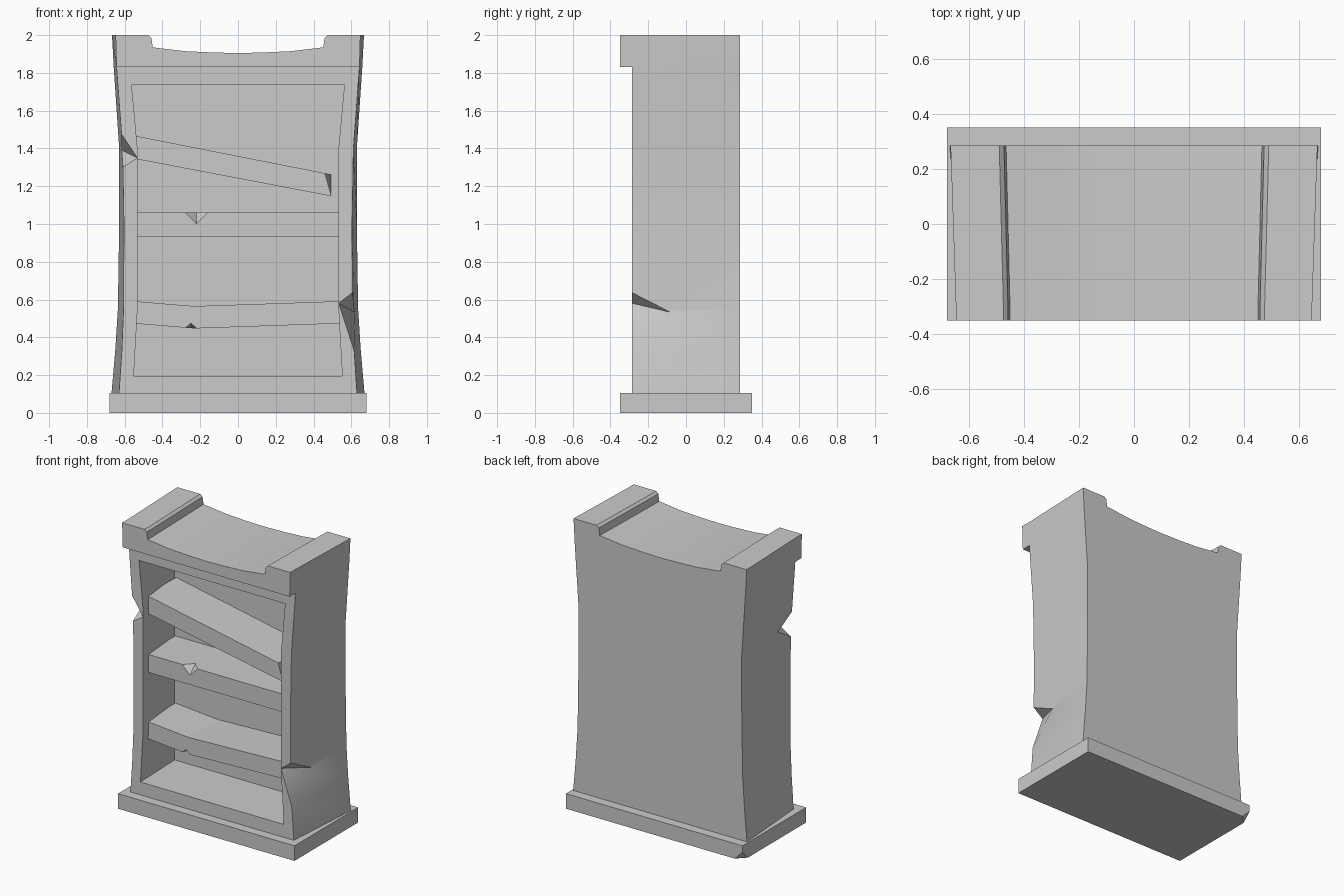
import bpy, bmesh
from mathutils import Vector

if "Cube" in bpy.data.objects:
    bpy.data.objects.remove(bpy.data.objects["Cube"], do_unlink=True)

GREY = (0.6, 0.6, 0.6, 1)
stone = bpy.data.materials.new("plain_grey")
stone.use_nodes = True
stone.diffuse_color = GREY
stone.node_tree.nodes["Principled BSDF"].inputs["Base Color"].default_value = GREY


def finish(name, bm):
    bmesh.ops.recalc_face_normals(bm, faces=bm.faces)
    mesh = bpy.data.meshes.new(name)
    bm.to_mesh(mesh)
    bm.free()
    mesh.materials.append(stone)
    ob = bpy.data.objects.new(name, mesh)
    bpy.context.collection.objects.link(ob)
    return ob


def loft(name, front, back, y_front, y_back):
    """Solid between two matching x-z outlines."""
    bm = bmesh.new()
    f = [bm.verts.new((x, y_front, z)) for x, z in front]
    b = [bm.verts.new((x, y_back, z)) for x, z in back]
    bm.faces.new(f)
    bm.faces.new(b[::-1])
    for i in range(len(f)):
        j = (i + 1) % len(f)
        bm.faces.new((f[j], f[i], b[i], b[j]))
    return finish(name, bm)


def hull(name, points):
    bm = bmesh.new()
    for p in points:
        bm.verts.new(p)
    bmesh.ops.convex_hull(bm, input=bm.verts)
    return finish(name, bm)


def boolean(ob, other, operation="DIFFERENCE"):
    mod = ob.modifiers.new("bool", "BOOLEAN")
    mod.operation, mod.object, mod.solver = operation, other, "EXACT"
    bpy.context.view_layer.objects.active = ob
    bpy.ops.object.modifier_apply(modifier=mod.name)
    bpy.data.objects.remove(other, do_unlink=True)


def mirrored(half):
    """Right-hand outline, bottom to top, closed by its mirror image."""
    return half + [(-x, z) for x, z in reversed(half) if x]


def notch(ob, high, low, tip, side):
    """Chip an edge: two cut planes meeting along tip-side."""
    a, b, t, s = map(Vector, (high, low, tip, side))
    out = (a + b) / 2 + Vector((0.15 if a.x > 0 else -0.15, -0.15, 0))
    boolean(ob, hull("chip_cutter", (a, b, t, s, out)))


# Case: waisted outline, narrower in front, with a sagging top
saddle = [(0.49, 2), (0.473, 1.985), (0.465, 1.935), (0.29, 1.915), (0.14, 1.908), (0, 1.905)]
saddle_front = [(x * 0.97, z) for x, z in saddle]
front = [(0.63, 0.1), (0.615, 0.33), (0.606, 0.55), (0.604, 1), (0.611, 1.4), (0.643, 1.83), (0.648, 2)]
back = [(0.67, 0.1), (0.65, 0.33), (0.636, 0.55), (0.629, 1), (0.629, 1.4), (0.658, 1.83), (0.667, 2)]
case = loft("bookcase_body", mirrored(front + saddle_front), mirrored(back + saddle), -0.285, 0.285)

# Cornice standing out in front of the case
lip = mirrored(front[-2:] + saddle_front)
boolean(case, loft("cornice", lip, lip, -0.35, -0.285), "UNION")

# Opening
hole = [(0.552, 0.195), (0.532, 0.55), (0.532, 1.4), (0.563, 1.735)]
boolean(case, loft("opening_cutter", mirrored(hole), mirrored([(0.566, z) for x, z in hole]), -0.285, 0.11))

# Broken front edges
notch(case, (0.61, -0.285, 0.64), (0.615, -0.285, 0.33), (0.532, -0.285, 0.58), (0.622, -0.07, 0.53))
notch(case, (-0.619, -0.285, 1.48), (-0.611, -0.285, 1.3), (-0.532, -0.285, 1.35), (-0.622, -0.12, 1.395))

# Plinth with one chipped back corner
p = [(0.68, 0), (0.68, 0.105)]
plinth = loft("plinth", mirrored(p), mirrored(p), -0.35, 0.35)
boolean(plinth, hull("corner_cutter", ((-0.6, 0.36, -0.01), (-0.69, 0.27, -0.01),
                                       (-0.69, 0.36, -0.01), (-0.69, 0.36, 0.08))))

# Shelves
FRONT, BACK = -0.215, 0.13
fallen = [(-0.555, 1.347), (0.495, 1.147), (0.495, 1.262), (-0.555, 1.469)]
fallen_front = fallen[:2] + [(0.46, 1.269)] + fallen[3:]
loft("fallen_shelf", fallen_front, fallen, FRONT, BACK)

level = [(-0.56, 0.935), (0.56, 0.935), (0.56, 1.06), (-0.56, 1.06)]
middle = loft("middle_shelf", level, level, FRONT, BACK)

bent = [(-0.56, 0.474), (-0.23, 0.447), (0.56, 0.474), (0.56, 0.592), (-0.23, 0.565), (-0.56, 0.592)]
lower = loft("lower_shelf", bent, bent, FRONT, BACK)


def edge_chip(ob, x, z, width, height):
    """Small pyramid bitten out of a shelf's front edge."""
    boolean(ob, hull("chip_cutter", ((x - width, FRONT, z), (x + width, FRONT, z),
                                     (x, FRONT, z + height), (x, FRONT + 0.06, z),
                                     (x, FRONT - 0.05, z - height))))


edge_chip(middle, -0.22, 1.06, 0.058, -0.06)
edge_chip(lower, -0.25, 0.449, 0.03, 0.026)

# Soft curves, crisp edges
bpy.ops.object.select_all(action="DESELECT")
case.select_set(True)
bpy.context.view_layer.objects.active = case
bpy.ops.object.shade_smooth_by_angle(angle=0.5)
